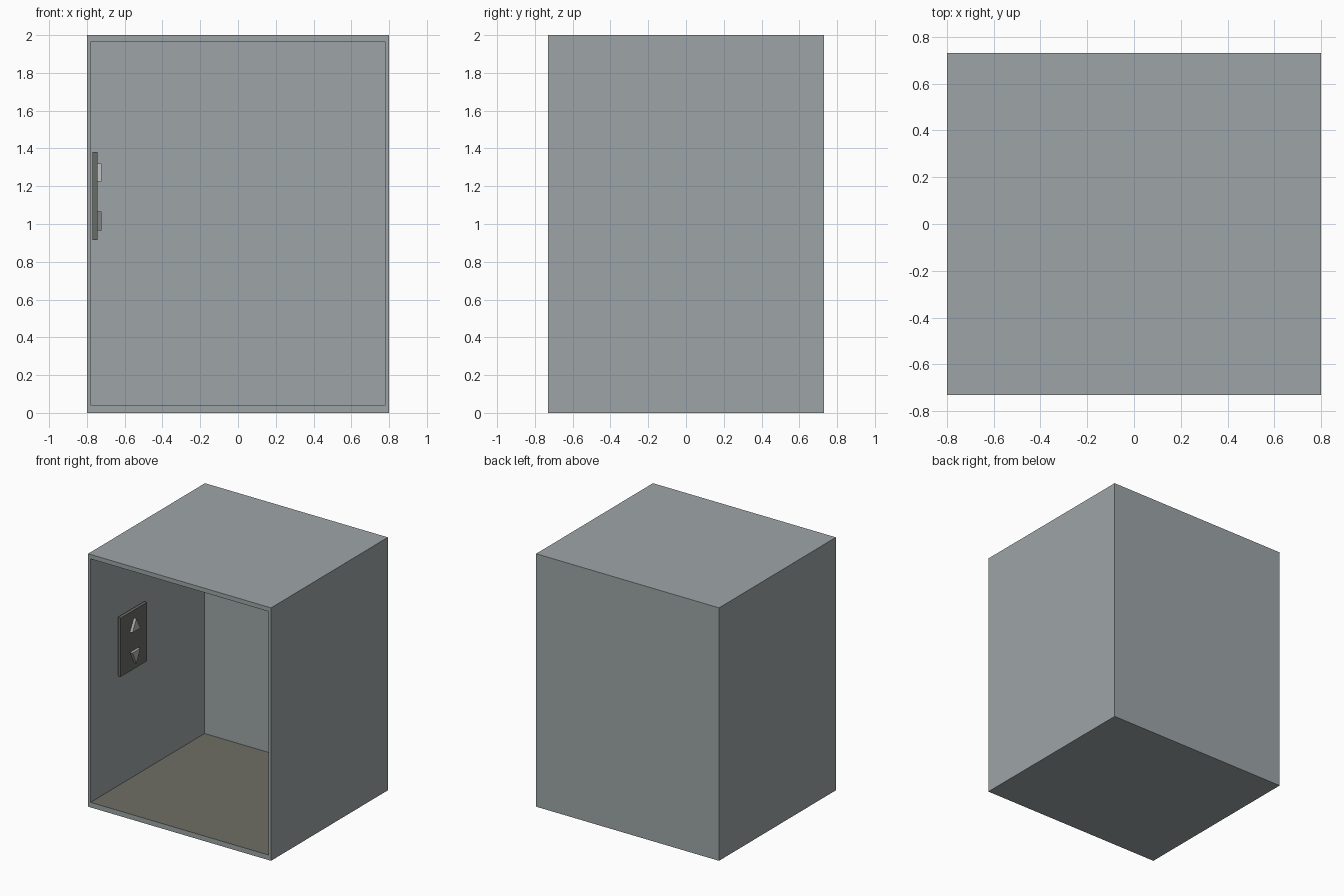
import bpy, bmesh

if "Cube" in bpy.data.objects:
    bpy.data.objects.remove(bpy.data.objects["Cube"])

def srgb(v):
    v /= 255
    return v / 12.92 if v <= 0.04045 else ((v + 0.055) / 1.055) ** 2.4

def material(name, rgb):
    m = bpy.data.materials.new(name)
    m.diffuse_color = (*[srgb(c) for c in rgb], 1)
    m.use_nodes = True
    m.node_tree.nodes["Principled BSDF"].inputs["Base Color"].default_value = m.diffuse_color
    return m

steel = material("brushed steel grey", (158, 165, 167))
floor_mat = material("dark floor grey", (110, 110, 102))
panel_mat = material("panel charcoal", (106, 106, 101))
button_mat = material("button light grey", (176, 177, 178))

def make_object(name, bm, mats):
    bmesh.ops.recalc_face_normals(bm, faces=bm.faces)
    me = bpy.data.meshes.new(name)
    bm.to_mesh(me)
    bm.free()
    for m in mats:
        me.materials.append(m)
    ob = bpy.data.objects.new(name, me)
    bpy.context.collection.objects.link(ob)
    return ob

def add_box(bm, lo, hi):
    vs = bmesh.ops.create_cube(bm, size=1)["verts"]
    for v in vs:
        v.co = [(a + b) / 2 + c * (b - a) for a, b, c in zip(lo, hi, v.co)]
    return vs

# Cabin shell: box with its front face inset and pushed in to the back wall
W, D, H, T = 0.8, 0.73, 2.0, 0.03
back_y, z0, z1 = 0.695, 0.04, 1.965
bm = bmesh.new()
add_box(bm, (-W, -D, 0), (W, D, H))
bm.normal_update()
front = min(bm.faces, key=lambda f: f.calc_center_median().y)
bmesh.ops.inset_region(bm, faces=[front], thickness=T)
for v in front.verts:
    v.co.z = z1 if v.co.z > 1 else z0
ext = bmesh.ops.extrude_discrete_faces(bm, faces=[front])
for v in ext["faces"][0].verts:
    v.co.y = back_y
# Inner floor gets its own colour
for f in bm.faces:
    c = f.calc_center_median()
    if abs(c.z - z0) < 0.001 and abs(c.x) < 0.01:
        f.material_index = 1
make_object("lift_cabin", bm, [steel, floor_mat])

# Control panel on the left inner wall
px, py = -0.745, -0.236
bm = bmesh.new()
add_box(bm, (-W + T, py - 0.165, 0.915), (px, py + 0.165, 1.38))
make_object("control_panel", bm, [panel_mat])

# Up and down triangular buttons
def button(name, base_z, tip_z):
    bm = bmesh.new()
    outline = [(py - 0.05, base_z), (py + 0.05, base_z), (py, tip_z)]
    face = bm.faces.new([bm.verts.new((px, y, z)) for y, z in outline])
    ext = bmesh.ops.extrude_face_region(bm, geom=[face])["geom"]
    for v in ext:
        if isinstance(v, bmesh.types.BMVert):
            v.co.x += 0.022
    make_object(name, bm, [button_mat])

button("up_button", 1.225, 1.32)
button("down_button", 1.065, 0.965)
